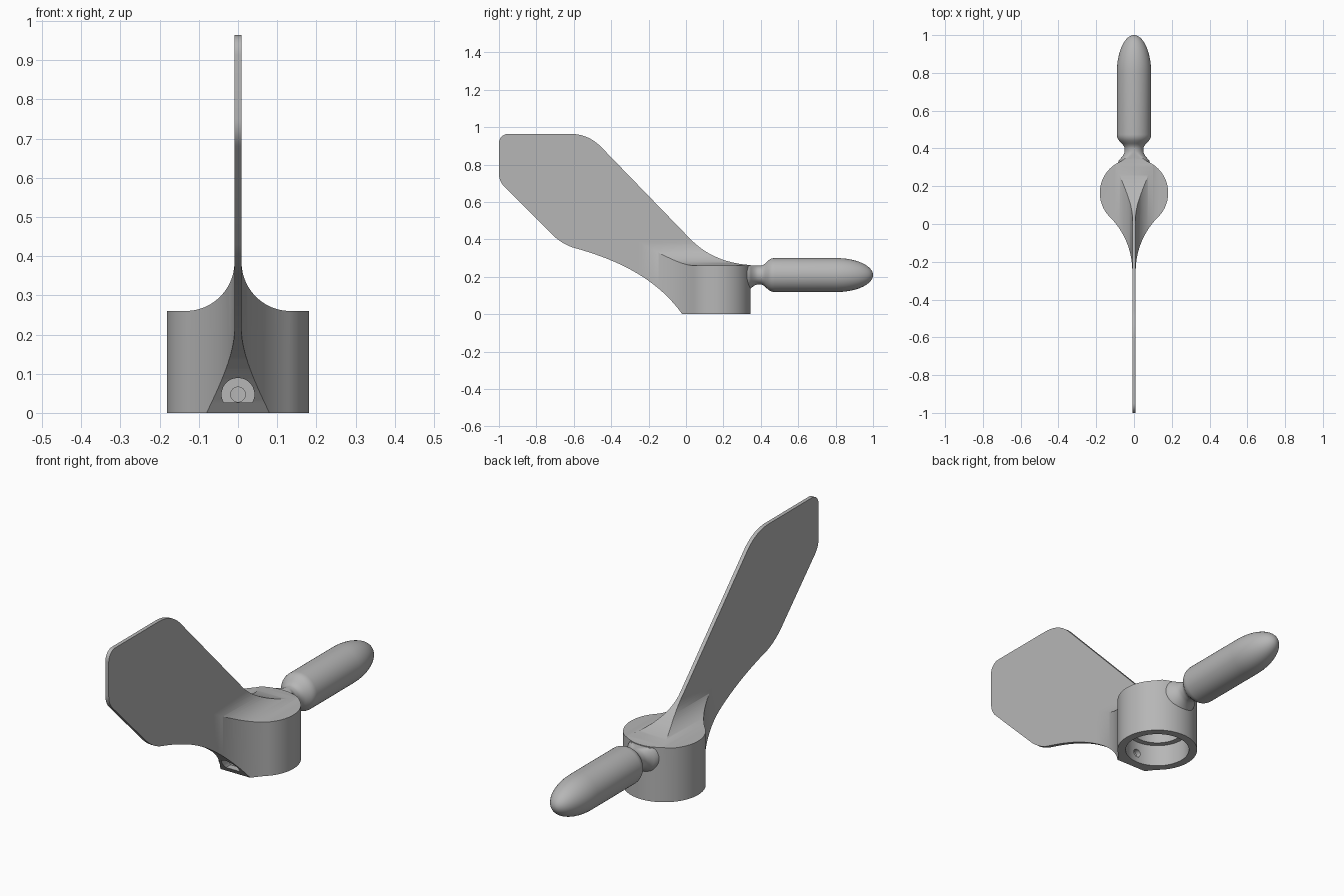
import bpy, bmesh, math
from mathutils import Vector, Matrix

if "Cube" in bpy.data.objects:
    bpy.data.objects.remove(bpy.data.objects["Cube"])

grey = bpy.data.materials.new("plain_grey")
grey.diffuse_color = (0.47, 0.47, 0.47, 1)
grey.use_nodes = True
grey.node_tree.nodes["Principled BSDF"].inputs["Base Color"].default_value = grey.diffuse_color


def bezier(pts, n=12):
    """Points on a quadratic or cubic curve (de Casteljau)."""
    out = []
    for i in range(n + 1):
        p = [Vector(q) for q in pts]
        while len(p) > 1:
            p = [a.lerp(b, i / n) for a, b in zip(p, p[1:])]
        out.append(tuple(p[0]))
    return out


def arc(cx, cy, r, a0, a1, n=24):
    return [(cx + r * math.cos(a0 + (a1 - a0) * i / n),
             cy + r * math.sin(a0 + (a1 - a0) * i / n)) for i in range(n + 1)]


def prism(name, pts, place, lo, hi):
    """Extrude a 2D outline; place(u, v, w) maps it into space."""
    bm = bmesh.new()
    a = [bm.verts.new(place(u, v, lo)) for u, v in pts]
    b = [bm.verts.new(place(u, v, hi)) for u, v in pts]
    bm.faces.new(a)
    bm.faces.new(b)
    for i in range(len(a)):
        j = (i + 1) % len(a)
        bm.faces.new((a[i], a[j], b[j], b[i]))
    return finish(name, bm)


def finish(name, bm):
    bmesh.ops.recalc_face_normals(bm, faces=bm.faces)
    me = bpy.data.meshes.new(name)
    bm.to_mesh(me)
    bm.free()
    me.materials.append(grey)
    ob = bpy.data.objects.new(name, me)
    bpy.context.collection.objects.link(ob)
    return ob


def combine(ob, tool, op):
    m = ob.modifiers.new(op, 'BOOLEAN')
    m.operation, m.object, m.solver = op, tool, 'EXACT'
    bpy.context.view_layer.objects.active = ob
    bpy.ops.object.modifier_apply(modifier=m.name)
    bpy.data.objects.remove(tool)


def along_z(u, v, w): return (u, v, w)
def along_y(u, v, w): return (u, w, v)
def along_x(u, v, w): return (w, u, v)


HUB_Y, HUB_R, HALF, HUB_TOP = 0.165, 0.181, 0.009, 0.26

# Plan outline: round hub sweeping tangentially into the thin fin
end_y = -0.25
c = HUB_Y - end_y
R = (c * c + HALF * HALF - HUB_R ** 2) / (2 * (HUB_R - HALF))
ang = math.atan2(-c, HALF + R)
right = [(HALF, -1.1)]
right += arc(HALF + R, end_y, R, math.pi, math.pi + ang, 24)
right += arc(0, HUB_Y, HUB_R, ang, math.pi / 2, 48)[1:]
plan = right + [(-x, y) for x, y in right[-2::-1]]
vane = prism("vane_body", plan, along_z, -0.1, 1.1)

# Cross-section: flat hub top with fillets rising into the fin
F = 0.125
half = [(0.3, -0.2), (0.3, HUB_TOP)]
half += arc(HALF + F, HUB_TOP + F, F, 1.5 * math.pi, math.pi, 24) + [(HALF, 1.2)]
section = half + [(-x, z) for x, z in half[::-1]]
combine(vane, prism("section", section, along_y, -1.2, 0.6), 'INTERSECT')

# Side silhouette of the fin and hub
side = bezier([(-0.02, 0), (-0.17, 0.21), (-0.40, 0.30), (-0.61, 0.358)], 20)
side += bezier([(-0.61, 0.358), (-0.67, 0.38), (-0.72, 0.43)], 8)[1:]
side += bezier([(-0.97, 0.68), (-1, 0.71), (-1, 0.75)], 8)
side += arc(-0.95, 0.914, 0.05, math.pi, math.pi / 2, 10)
side += bezier([(-0.62, 0.964), (-0.52, 0.964), (-0.45, 0.89)], 12)
side += bezier([(0.02, 0.405), (0.15, 0.27), (0.36, 0.262)], 20)
side += [(0.36, 0)]
combine(vane, prism("silhouette", side, along_x, -0.5, 0.5), 'INTERSECT')

# Stepped bore under the hub
for r, top in ((0.144, 0.105), (0.118, 0.17)):
    tool = prism("bore", arc(0, HUB_Y, r, 0, math.tau, 64)[:-1], along_z, -0.1, top)
    combine(vane, tool, 'DIFFERENCE')

# Screw pocket with a flat bottom, and its screw hole into the bore
a = math.asin(-0.021 / 0.042)
pocket = arc(0, 0.047, 0.042, a, math.pi - a, 32)
combine(vane, prism("pocket", pocket, along_y, -0.25, -0.005), 'DIFFERENCE')
hole = arc(0, 0.047, 0.019, 0, math.tau, 24)[:-1]
combine(vane, prism("hole", hole, along_y, -0.15, 0.06), 'DIFFERENCE')

# Counterweight: necked, bullet-shaped lathe along y
profile = [(0.322, 0.085)] + bezier([(0.338, 0.08), (0.365, 0.051), (0.385, 0.05)], 6)
profile += bezier([(0.40, 0.05), (0.415, 0.052), (0.43, 0.069)], 6)
profile += bezier([(0.44, 0.078), (0.455, 0.091), (0.475, 0.091)], 5)
profile += [(0.80 + 0.2 * math.sin(t), 0.091 * math.cos(t))
            for t in (math.pi / 2 * i / 16 for i in range(16))]
N = 48
bm = bmesh.new()
rings = []
for y, r in profile:
    ring = []
    for i in range(N):
        t = math.tau * i / N
        z = 0.209 + r * math.sin(t)
        # the neck is level with the hub top
        ring.append(bm.verts.new((r * math.cos(t), y, min(z, HUB_TOP - 0.001) if y < 0.4 else z)))
    rings.append(ring)
tip = bm.verts.new((0, 1.0, 0.209))
bm.faces.new(rings[0])
for i in range(N):
    j = (i + 1) % N
    for p, q in zip(rings, rings[1:]):
        bm.faces.new((p[i], p[j], q[j], q[i]))
    bm.faces.new((rings[-1][i], rings[-1][j], tip))
weight = finish("counterweight", bm)

# Smooth shading with sharp edges kept
for ob in (vane, weight):
    bpy.ops.object.select_all(action='DESELECT')
    ob.select_set(True)
    bpy.context.view_layer.objects.active = ob
    bpy.ops.object.shade_smooth_by_angle(angle=math.radians(30))
